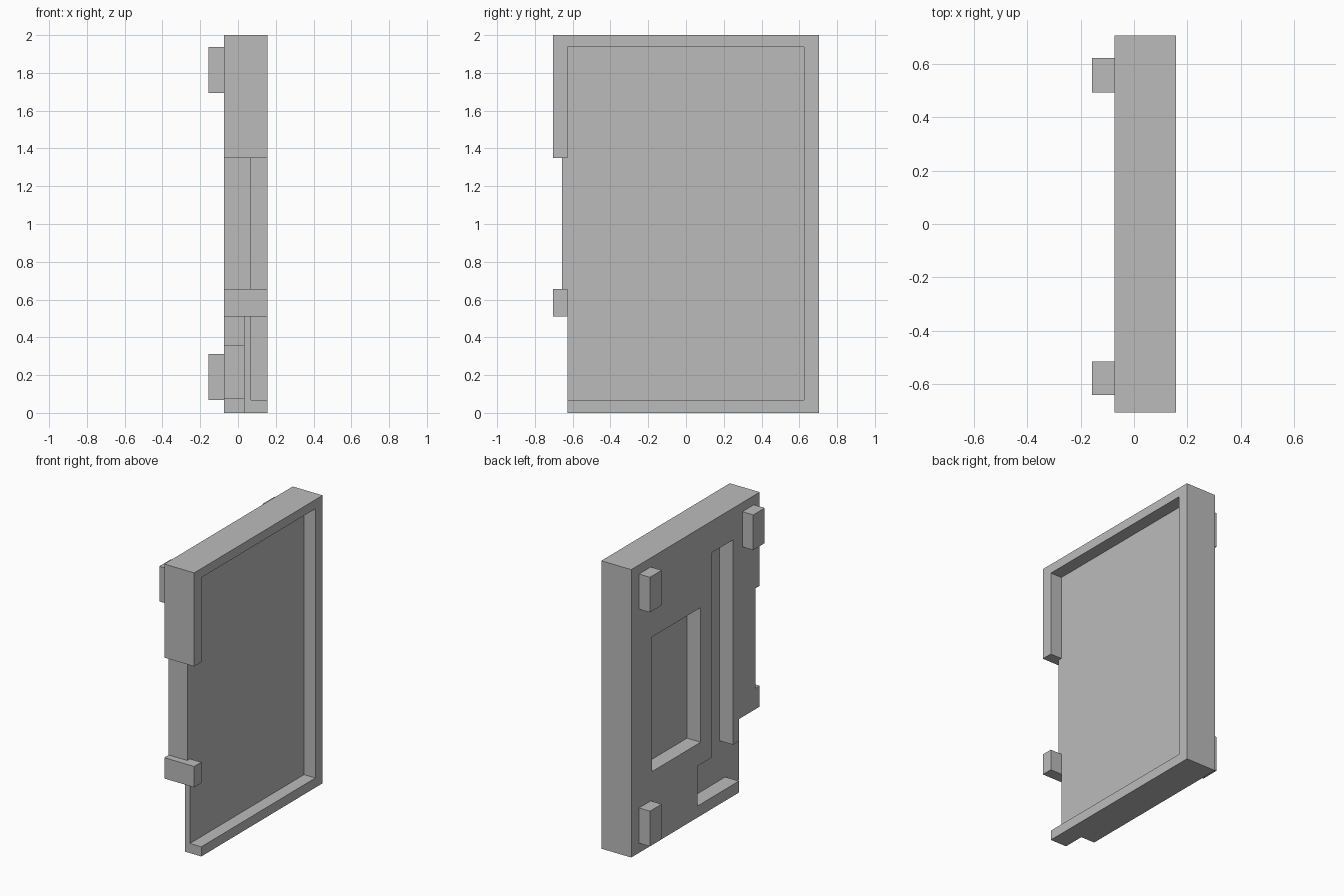
import bpy
from mathutils import Vector

cube = bpy.data.objects.get("Cube")
if cube:
    bpy.data.objects.remove(cube, do_unlink=True)

grey = bpy.data.materials.new("plain grey")
grey.use_nodes = True
grey.diffuse_color = (0.5, 0.5, 0.5, 1)
grey.node_tree.nodes["Principled BSDF"].inputs["Base Color"].default_value = (0.5, 0.5, 0.5, 1)


def box(name, xs, ys, zs):
    """Box from its x, y and z ranges."""
    lo, hi = Vector((xs[0], ys[0], zs[0])), Vector((xs[1], ys[1], zs[1]))
    bpy.ops.mesh.primitive_cube_add(size=1)
    ob = bpy.context.object
    ob.name = name
    for v in ob.data.vertices:
        v.co = Vector(a + (b - a) * (c + 0.5) for a, b, c in zip(lo, hi, v.co))
    ob.data.materials.append(grey)
    return ob


def cut(target, xs, ys, zs):
    """Remove a box-shaped volume from the target."""
    cutter = box("cutter", xs, ys, zs)
    mod = target.modifiers.new("cut", "BOOLEAN")
    mod.operation, mod.solver, mod.object = "DIFFERENCE", "EXACT", cutter
    bpy.context.view_layer.objects.active = target
    bpy.ops.object.modifier_apply(modifier=mod.name)
    bpy.data.objects.remove(cutter, do_unlink=True)


BACK, FLOOR, RIM = -0.073, 0.07, 0.157   # depth levels along x
POCKET = 0.032                           # depth of the recesses in the back
OUT = 1.5                                # beyond the body

body = box("tray_body", (BACK, RIM), (-0.705, 0.705), (0, 2))

# shallow tray on the open side
cut(body, (FLOOR, OUT), (-0.627, 0.625), (0.067, 1.937))
# front edge: lower gap, then a gap in the rim with a narrower floor
cut(body, (-OUT, OUT), (-OUT, -0.627), (-OUT, 0.51))
cut(body, (FLOOR, OUT), (-OUT, -0.6), (0.655, 1.35))
cut(body, (-OUT, OUT), (-OUT, -0.657), (0.655, 1.35))
# recesses in the back: corner step, corner pocket, long slot, square pocket
cut(body, (-OUT, POCKET), (-OUT, -0.477), (-OUT, 0.51))
cut(body, (-OUT, POCKET), (-OUT, -0.022), (0.08, 0.357))
cut(body, (-OUT, POCKET), (-0.412, -0.18), (0.2, 1.78))
cut(body, (-OUT, POCKET), (-0.057, 0.477), (0.51, 1.445))

# three pegs on the back
upper, lower = (1.693, 1.937), (0.067, 0.312)
inner, outer = (0.492, 0.62), (-0.64, -0.514)
for name, ys, zs in (("upper_rear_peg", inner, upper),
                     ("lower_rear_peg", inner, lower),
                     ("upper_front_peg", outer, upper)):
    box(name, (-0.157, BACK + 0.01), ys, zs)
